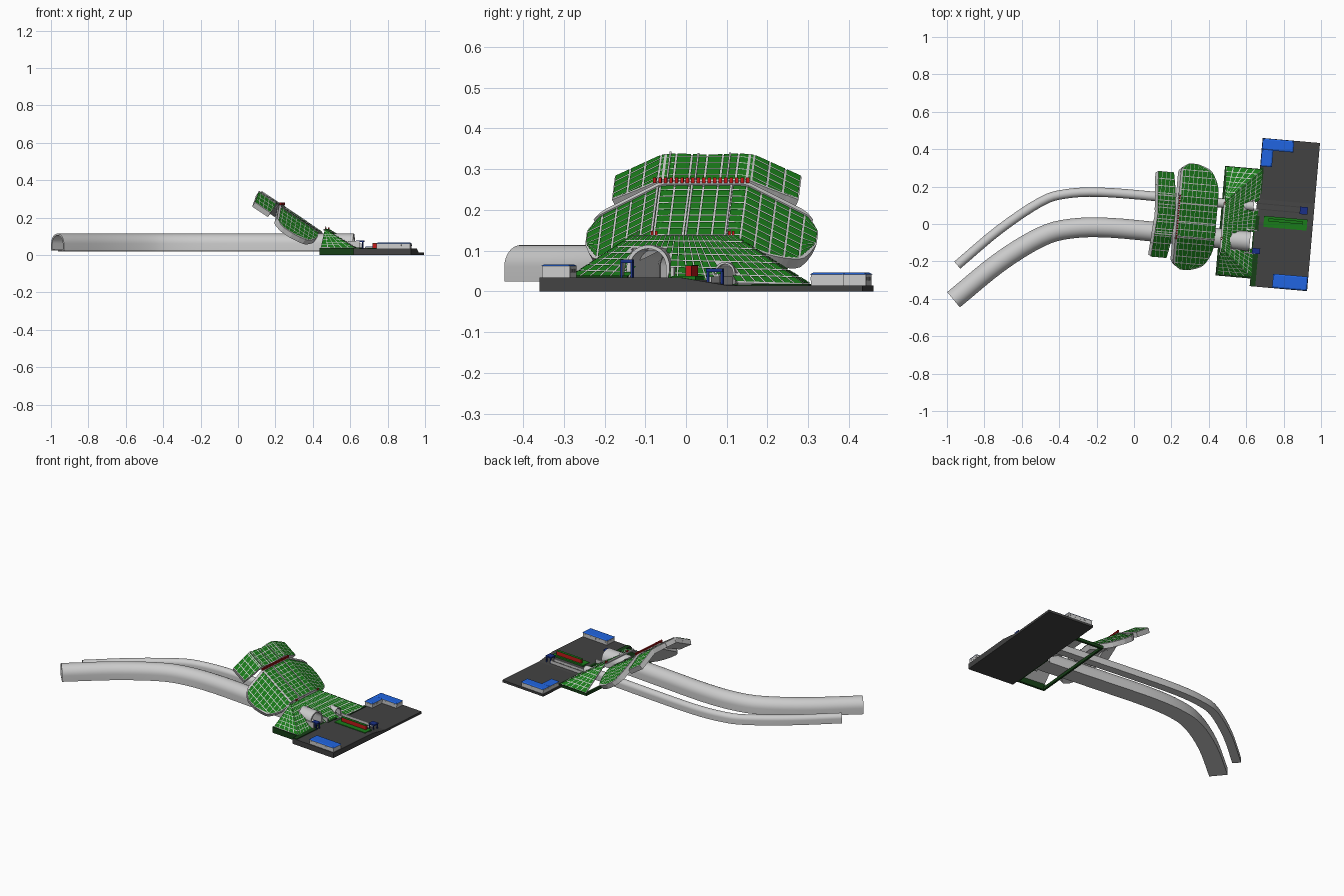
import bpy, bmesh, math
from mathutils import Vector

if "Cube" in bpy.data.objects:
    bpy.data.objects.remove(bpy.data.objects["Cube"])

C, S = math.cos(math.radians(5)), math.sin(math.radians(5))

def W(u, v, z):
    """Site frame (turned 5 degrees clockwise) to world."""
    return Vector((u * C + v * S, -u * S + v * C, z))

def mat(name, r, g, b):
    m = bpy.data.materials.new(name)
    m.diffuse_color = (r, g, b, 1)
    m.use_nodes = True
    m.node_tree.nodes["Principled BSDF"].inputs["Base Color"].default_value = m.diffuse_color
    return m

GREEN = mat("planting", .01, .2, .01)
DKGREEN = mat("dark_planting", .008, .05, .008)
BLUE = mat("blue_roofing", .015, .13, .75)
NAVY = mat("navy_steel", .01, .03, .25)
RED = mat("red_paint", .55, .01, .01)
DARK = mat("asphalt", .055, .055, .055)
WHITE = mat("window_white", .8, .8, .8)

def finish(name, bm, m=None, recalc=True):
    bmesh.ops.remove_doubles(bm, verts=bm.verts, dist=1e-5)
    bmesh.ops.dissolve_degenerate(bm, edges=bm.edges, dist=1e-5)
    if recalc:
        bmesh.ops.recalc_face_normals(bm, faces=bm.faces)
    me = bpy.data.meshes.new(name)
    bm.to_mesh(me)
    bm.free()
    if m:
        me.materials.append(m)
    ob = bpy.data.objects.new(name, me)
    bpy.context.collection.objects.link(ob)
    return ob

def add_box(bm, u0, u1, v0, v1, z0, z1, inset=0):
    lo = [bm.verts.new(W(u, v, z0)) for u, v in ((u0, v0), (u1, v0), (u1, v1), (u0, v1))]
    i = inset
    hi = [bm.verts.new(W(u, v, z1)) for u, v in
          ((u0 + i, v0 + i), (u1 - i, v0 + i), (u1 - i, v1 - i), (u0 + i, v1 - i))]
    bm.faces.new(lo[::-1])
    bm.faces.new(hi)
    for k in range(4):
        bm.faces.new((lo[k], lo[(k + 1) % 4], hi[(k + 1) % 4], hi[k]))

def boxes(name, specs, m=None):
    bm = bmesh.new()
    for s in specs:
        add_box(bm, *s)
    return finish(name, bm, m)

def sheet(name, P, ns, nt, thick=0, shrink=1, lift=0, m=None, keep=lambda p: True):
    """Surface P(s,t) in cells: a solid slab, or separate tiles when shrink < 1."""
    bm = bmesh.new()
    for i in range(ns):
        for j in range(nt):
            q = [P((i + a) / ns, (j + b) / nt) for a, b in ((0, 0), (0, 1), (1, 1), (1, 0))]
            c = sum(q, Vector()) / 4
            n = (q[2] - q[0]).cross(q[3] - q[1])
            if n.length < 2e-5 or not keep(c):
                continue
            if n.z < 0:
                q.reverse()
            bm.faces.new([bm.verts.new(c + (p - c) * shrink + Vector((0, 0, lift))) for p in q])
    ob = finish(name, bm, m, False)
    if thick:
        mod = ob.modifiers.new("thickness", "SOLIDIFY")
        mod.thickness, mod.offset = thick, -1
    return ob

# ---- tunnels: hollow arch section swept along a smoothed path
def arch(r, h, z, n=16):
    pts = [(-r, z)]
    for k in range(n + 1):
        a = math.pi * (1 - k / n)
        pts.append((r * math.cos(a), z + h - r + r * math.sin(a)))
    return pts + [(r, z)]

def smooth_path(p, n=4):
    p = [Vector(q) for q in p]
    p = [2 * p[0] - p[1]] + p + [2 * p[-1] - p[-2]]
    out = []
    for i in range(1, len(p) - 2):
        a, b, c, d = p[i - 1:i + 3]
        for k in range(n):
            t = k / n
            out.append(.5 * (2 * b + (c - a) * t + (2 * a - 5 * b + 4 * c - d) * t * t
                             + (3 * b - a - 3 * c + d) * t ** 3))
    return out + [p[-2]]

def tunnel(name, pts, r, h, z, wall):
    path = smooth_path(pts)
    loops = arch(r, h, z), arch(r - wall, h - 1.6 * wall, z + .6 * wall)
    bm = bmesh.new()
    rings = []
    for i, p in enumerate(path):
        d = (path[min(i + 1, len(path) - 1)] - path[max(i - 1, 0)]).normalized()
        rings.append([[bm.verts.new((p.x - d.y * w, p.y + d.x * w, zz)) for w, zz in lp] for lp in loops])
    n = len(loops[0])
    for k in range(n):
        l = (k + 1) % n
        for a, b in zip(rings, rings[1:]):
            for s in (0, 1):
                bm.faces.new((a[s][k], a[s][l], b[s][l], b[s][k]))
        for e in (rings[0], rings[-1]):
            bm.faces.new((e[0][k], e[0][l], e[1][l], e[1][k]))
    ob = finish(name, bm)
    bpy.ops.object.select_all(action='DESELECT')
    ob.select_set(True)
    bpy.context.view_layer.objects.active = ob
    bpy.ops.object.shade_smooth_by_angle(angle=math.radians(35))

tunnel("large_tunnel", [(-.965, -.405), (-.72, -.205), (-.5, -.07), (-.34, -.025), (-.13, -.02),
                        (.19, -.05), (.62, -.093)], .053, .09, .024, .009)
tunnel("small_tunnel", [(-.945, -.22), (-.72, -.03), (-.5, .118), (-.37, .16), (-.18, .17),
                        (.14, .145), (.64, .095)], .025, .054, .018, .005)

# ---- forecourt platform: high on one side, ramping to low
prof = [(-.277, 0), (.518, 0), (.518, .014), (.19, .014), (.07, .034), (-.277, .034)]
bm = bmesh.new()
ends = [[bm.verts.new(W(u, v, z)) for v, z in prof] for u in (.645, .953)]
for e in ends:
    bm.faces.new(e)
for k in range(len(prof)):
    l = (k + 1) % len(prof)
    bm.faces.new((ends[0][k], ends[0][l], ends[1][l], ends[1][k]))
finish("forecourt", bm, DARK)

# ---- upper slope panels
V0 = .064

def hill(u, v):
    return .267 - .67 * (u - .22) - .5 * max(0, abs(v - V0) - .105)

def ramp(a, lo, p=2):
    return max(0, (a - lo) / (1 - lo)) ** p

def panel(h, ulo, uhi, back, front, dz=0):
    def P(s, t):
        v = V0 + h * (2 * s - 1)
        a = abs(2 * s - 1)
        u = min(max(ulo + (uhi - ulo) * t, back(a)), front(a))
        return W(u, v, hill(u, v) + dz)
    return P

mid_back = lambda a: .226 + .04 * ramp(a, .85)
mid_front = lambda a: .437 - .075 * ramp(a, .45) - .05 * ramp(a, .88)
top_back = lambda a: .122 - .017 * a
top_front = lambda a: .214 - .025 * a * a
for nm, h, lo, hi, b, f, ns, nt in (("middle_slope", .285, .226, .437, mid_back, mid_front, 16, 9),
                                    ("top_slope", .23, .105, .216, top_back, top_front, 12, 5)):
    P = panel(h, lo, hi, b, f)
    sheet(nm + "_slab", P, 48, 20, thick=.03)
    sheet(nm + "_planting", P, ns, nt, shrink=.88, lift=.003, m=GREEN)
    # slender stair ribs down the slope
    for i, s in enumerate((.3, .45, .62)):
        rib = lambda a, t, s=s, P=P: P(s - .005 + .01 * a, t) + Vector((0, 0, .006))
        sheet(f"{nm}_stair_{i + 1}", rib, 1, 14, thick=.006)
sheet("middle_slope_berm", lambda s, t: panel(.285, .226, .437, mid_back, mid_front, .008)(s, t * .055),
      40, 1, thick=.009)

# ---- lower slope: hipped embankment around the portals
A, B = W(.474, -.09, .137), W(.474, .16, .137)
Cc, D = W(.464, -.23, .038), W(.464, .35, .016)
E, F = W(.652, -.23, .035), W(.66, .35, .016)

def outside_tunnels(p):
    big = abs(p.y + .088) < .046 and p.z < .105
    small = abs(p.y - .1) < .022 and p.z < .066
    return not (big or small)

faces = {"front": lambda s, t: A.lerp(B, s).lerp(E.lerp(F, s), t),
         "near": lambda s, t: A.lerp(Cc.lerp(E, s), t),
         "far": lambda s, t: B.lerp(D.lerp(F, s), t)}
for nm, P in faces.items():
    big = nm == "front"
    sheet(f"lower_slope_{nm}", P, 60 if big else 6, 24 if big else 6, thick=.006, keep=outside_tunnels)
    sheet(f"lower_slope_{nm}_planting", P, 24 if big else 5, 7, shrink=.86, lift=.003, m=GREEN,
          keep=outside_tunnels)
boxes("embankment_base", [(.458, .65, -.236, -.222, 0, .037), (.458, .65, .338, .352, 0, .018),
                          (.458, .47, -.236, .352, 0, .018), (.638, .65, -.23, .06, 0, .034)], DKGREEN)
boxes("ridge_beam", [(.468, .478, -.09, .16, .131, .139)])

# ---- red markers along the berm and the ridge
specs = [(.228, .236, V0 - .125 + i * .0135, V0 - .117 + i * .0135, .266, .28) for i in range(18)]
specs += [(.471, .477, v + k, v + k + .006, .137, .148) for v in (-.045, .145) for k in (0, .01)]
boxes("red_markers", specs, RED)

# ---- forecourt beds and red wall
boxes("central_bed", [(.69, .922, .045, .104, .028, .038)], GREEN)
boxes("red_wall", [(.715, .9, .078, .092, .036, .062)], RED)
boxes("red_wall_hedge", [(.715, .9, .077, .093, .062, .065)], GREEN)
boxes("edge_beds", [(.647, .675, -.275, -.085, .033, .039), (.647, .665, .22, .36, .013, .018),
                    (.647, .665, .02, .1, .028, .036)], DKGREEN)

# ---- lane walls leading into the small tunnel, and portal wing walls
boxes("lane_walls", [(.64, .88, v, v + .005, .01, .037) for v in (.135, .165)])
boxes("portal_wings", [(.6, .66, -.105, -.097, .02, .075), (.6, .66, .02, .028, .02, .06)])

# ---- buildings: walls, windows, hipped blue roofs
def building(name, parts, z0, z1):
    boxes(name + "_walls", [(*p, z0, z1) for p in parts])
    boxes(name + "_roof", [(p[0] - .003, p[1] + .003, p[2] - .003, p[3] + .003, z1, z1 + .004, .008)
                           for p in parts], BLUE)
    win = []
    za, zb = z0 + (z1 - z0) * .45, z0 + (z1 - z0) * .75
    for a, b, c, d in parts:
        for i in range(5):
            u = a + (b - a) * (i + .5) / 5
            win += [(u - .006, u + .006, y - .001, y + .001, za, zb) for y in (c, d)]
        for i in range(3):
            v = c + (d - c) * (i + .5) / 3
            win += [(x - .001, x + .001, v - .006, v + .006, za, zb) for x in (a, b)]
    boxes(name + "_windows", win, WHITE)

building("far_building", [(.65, .812, .458, .514), (.65, .705, .37, .458)], .014, .042)
building("near_building", [(.768, .948, -.272, -.203)], .034, .062)

# ---- blue lane gantries
for i, (u, v, w, z) in enumerate(((.65, -.087, .03, .034), (.885, .15, .04, .012))):
    g = [(u - .006 + k, u + k, v - w / 2 + o, v - w / 2 + o + .005, z, z + .04)
         for k in (0, .03) for o in (0, w - .005)]
    boxes(f"lane_gantry_{i + 1}", g + [(u - .008, u + .034, v - w / 2, v + w / 2, z + .036, z + .044)], NAVY)
boxes("ridge_posts", [(.474, .476, v, v + .002, .137, .155) for v in (-.08, .03, .15)])
